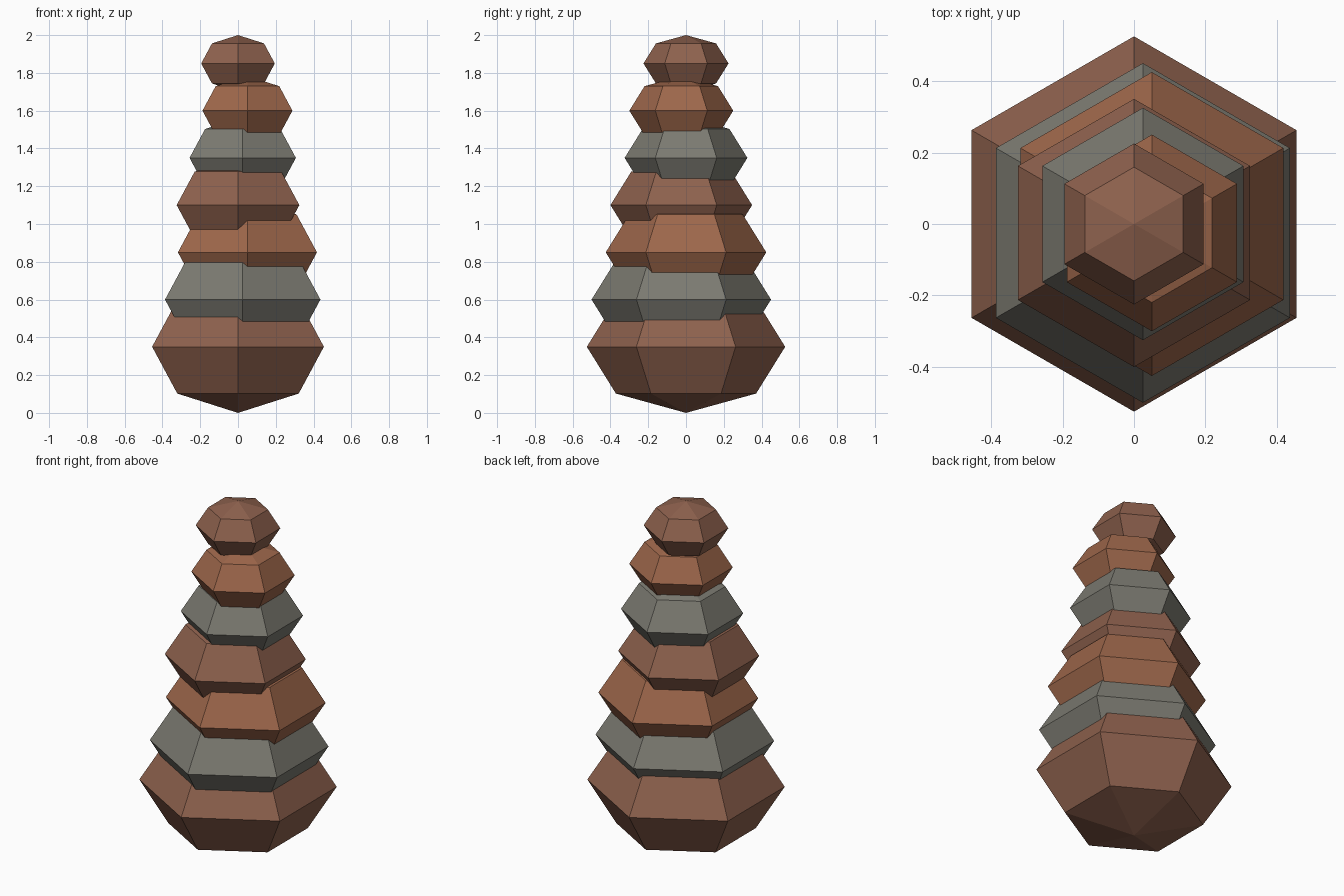
import bpy, bmesh
from math import sin, cos, pi

if "Cube" in bpy.data.objects:
    bpy.data.objects.remove(bpy.data.objects["Cube"])

def material(name, rgb):
    m = bpy.data.materials.new(name)
    m.diffuse_color = (*rgb, 1)
    m.use_nodes = True
    m.node_tree.nodes["Principled BSDF"].inputs["Base Color"].default_value = m.diffuse_color
    return m

brown = material("brown", (0.27, 0.12, 0.075))
grey = material("grey", (0.20, 0.195, 0.165))
rust = material("rust", (0.34, 0.135, 0.07))

SIDES = 6
FLATTEN = 2 / 3

def stone(name, x, y, z, r, mat):
    """Flattened six-sided sphere: two poles and three rings, corners on the y axis."""
    bm = bmesh.new()
    rings = []
    for k in (-1, 0, 1):
        rr, h = r * cos(k * pi / 4), r * FLATTEN * sin(k * pi / 4)
        rings.append([bm.verts.new((rr * cos(pi / 2 + i * 2 * pi / SIDES),
                                    rr * sin(pi / 2 + i * 2 * pi / SIDES), h))
                      for i in range(SIDES)])
    low = bm.verts.new((0, 0, -r * FLATTEN))
    high = bm.verts.new((0, 0, r * FLATTEN))
    for i in range(SIDES):
        j = (i + 1) % SIDES
        bm.faces.new((low, rings[0][j], rings[0][i]))
        bm.faces.new((high, rings[2][i], rings[2][j]))
        for a, b in zip(rings, rings[1:]):
            bm.faces.new((a[i], a[j], b[j], b[i]))
    bmesh.ops.recalc_face_normals(bm, faces=bm.faces)
    mesh = bpy.data.meshes.new(name)
    bm.to_mesh(mesh)
    bm.free()
    mesh.materials.append(mat)
    ob = bpy.data.objects.new(name, mesh)
    ob.location = (x, y, z)
    bpy.context.collection.objects.link(ob)

# Stack of seven shrinking stones, shifted in x by threes and in y by twos
for i in range(7):
    stone(f"stone_{i + 1}", 0.025 * (i % 3), -0.025 * (i % 2),
          0.35 + 0.25 * i, 0.525 - 0.05 * i, (brown, grey, rust)[i % 3])
